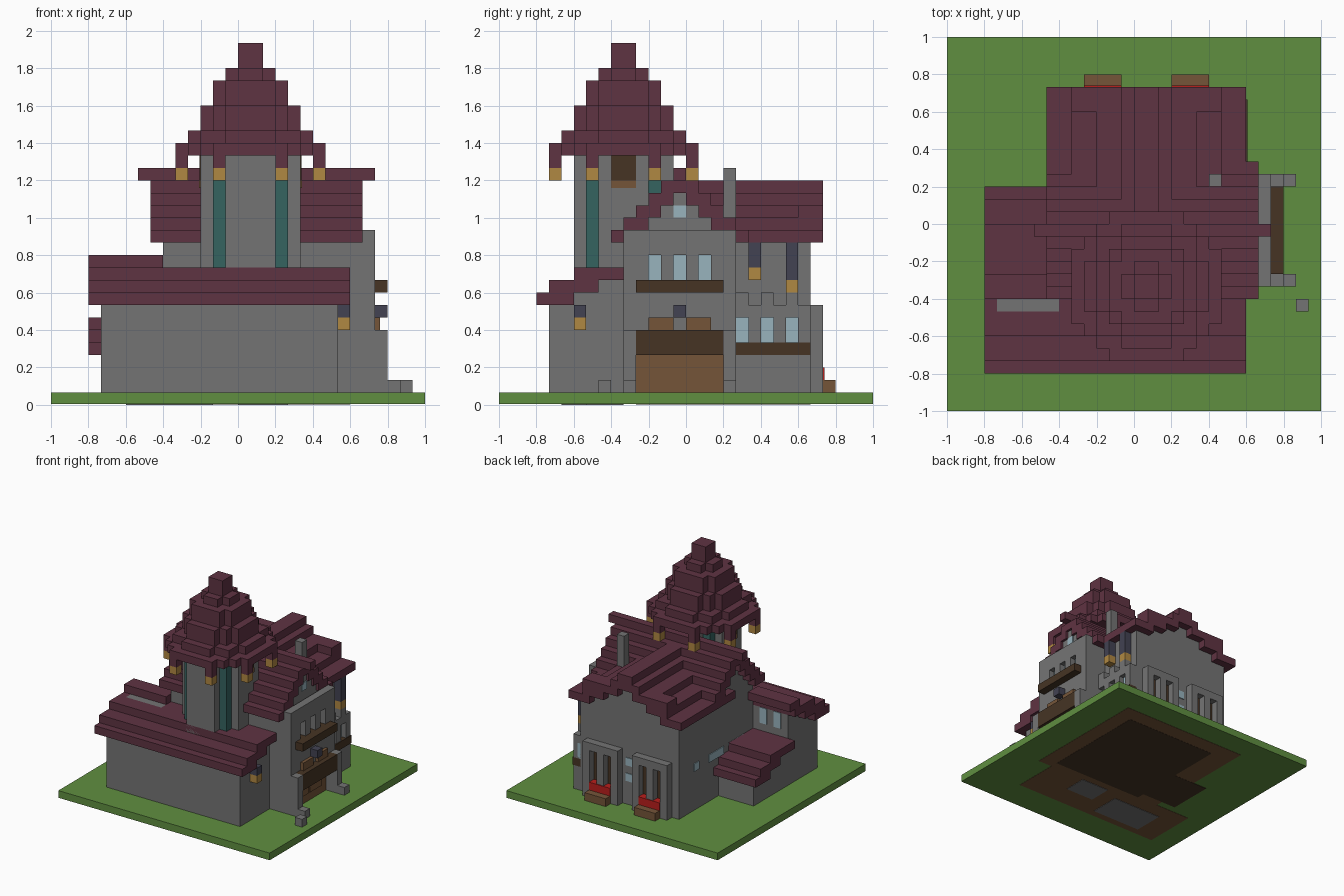
import bpy
from mathutils import Vector

cube = bpy.data.objects.get("Cube")
if cube:
    bpy.data.objects.remove(cube, do_unlink=True)

U = 1 / 15  # edge of one building block


def material(name, r, g, b):
    lin = [((c / 255 + 0.055) / 1.055) ** 2.4 for c in (r, g, b)] + [1]
    m = bpy.data.materials.new(name)
    m.use_nodes = True
    m.diffuse_color = lin
    m.node_tree.nodes["Principled BSDF"].inputs["Base Color"].default_value = lin
    return m


grass = material("grass green", 96, 143, 64)
tile = material("plum roof tile", 95, 51, 66)
stone = material("grey stone", 116, 116, 116)
dark = material("dark wood", 70, 52, 36)
wood = material("brown wood", 117, 85, 57)
gold = material("lantern gold", 176, 136, 66)
teal = material("teal glass", 53, 99, 96)
slate = material("slate blue", 66, 66, 82)
glass = material("pale glass", 152, 180, 190)
red = material("flower red", 186, 30, 28)


def part(name, mat, *boxes):
    """One object from boxes given as x, y and z ranges in blocks."""
    verts, faces = [], []
    for x0, x1, y0, y1, z0, z1 in boxes:
        n = len(verts)
        verts += [Vector((x, y, z)) * U for z in (z0, z1) for y in (y0, y1) for x in (x0, x1)]
        for f in ("0231", "4576", "0154", "2673", "0462", "1375"):
            faces.append([n + int(c) for c in f])
    mesh = bpy.data.meshes.new(name)
    mesh.from_pydata(verts, [], faces)
    mesh.materials.append(mat)
    ob = bpy.data.objects.new(name, mesh)
    bpy.context.collection.objects.link(ob)
    return ob


# Ground slab, with the floors showing underneath
part("ground", grass, (-15, 15, -15, 15, 0.08, 1))
part("floor_underside", wood, (-12, 9, -11, -4, 0.05, 0.1), (-7, 11, -5, 12, 0.05, 0.1))
part("cellar_underside", dark, (-4, 9, -4, 10, 0.03, 0.1), (-9, -4, -3, 3, 0.03, 0.1))
part("stone_underside", stone, (-9, -2, -10, -6, 0, 0.1), (0, 4, -8, -5, 0, 0.1))

# Front wing with its shed roof
part("wing_walls", stone, (-11, 8, -11, -5, 1, 8), (-11, 8, -9.5, -5, 8, 9),
     (-11, 8, -8.5, -5, 9, 10), (-11, -6, -7, -5, 10, 11))
part("wing_roof", tile, (-12, 9, -12, -9, 8, 9), (-12, 9, -11, -7, 9, 10),
     (-12, 9, -9, -5, 10, 11), (-12, -6, -6, -4, 11, 12))
part("wing_windows", glass, *[(x, x + 1, -5, -4.9, 8, 10) for x in (-10, -8)])

# Lean-to behind the wing
part("lean_to_walls", stone, (-11, -6, -5, 2, 1, 4), (-11, -6, -5, 1, 4, 5), (-11, -6, -5, -1, 5, 6))
part("lean_to_roof", tile, (-12, -6, 0, 3, 4, 5), (-12, -6, -2, 2, 5, 6), (-12, -6, -5, 0, 6, 7))

# Main hall
part("hall_walls", stone, (-6, 8, -5, 10, 1, 13))
part("hall_side_windows", glass,
     *[(-6.1, -6, a, b, 6, 7) for a, b in ((6, 7), (1, 4), (-3, 0))])

# Rear roof: ridge runs front to back, centred on x = 1
half = [8, 6, 4, 2, 1, 0]
rear_roof, rear_gable = [], []
for k in range(5):
    z, outer, inner = 13 + k, half[k], max(half[k + 1] - 1, 0)
    rear_roof += [(1 - outer, 1 - inner, 0, 11, z, z + 1), (1 + inner, 1 + outer, 0, 11, z, z + 1)]
    if inner:
        rear_gable.append((1 - inner, 1 + inner, 0, 10, z, z + 1))
rear_roof += [(-5, -3, 9, 11, 15, 16), (5, 7, 9, 11, 15, 16)]
part("rear_roof", tile, *rear_roof)
part("rear_gable", stone, *rear_gable)

# Cross roof: ridge runs side to side, centred on y = -0.5
cross_roof, cross_gable = [(-8, 11, -1, 0, 18, 19)], []
for k in range(5):
    z = 13 + k
    cross_roof += [(-7, 10, k - 6, min(k - 4, 0), z, z + 1), (-7, 10, max(3 - k, -1), 5 - k, z, z + 1)]
    if k < 4:
        cross_gable.append((-6, 9.7, k - 4, 3 - k, z, z + 1))
part("cross_roof", tile, *cross_roof)
part("cross_gable", stone, *cross_gable)
part("gable_window", glass, (9.7, 9.8, -1, 0, 15, 16))
part("chimney", stone, (6, 7, 3, 4, 13, 19))

# Entrance facade
part("facade_core", stone, (8, 10, -5, 4, 1, 13))
facade = [(10, 11, y, y + 1, 1, 14) for y in (-5, 3)]
facade += [(10, 11, -4, 3, 6, 9), (10, 11, -4, 3, 12, 14)]
facade += [(10, 11, y, y + 1, 10, 12) for y in (-4, -2, 0, 2)]
part("facade", stone, *facade)
part("facade_windows", glass, (10, 10.3, -3, 2, 10, 12))
part("balcony", dark, (10, 12, -4, 3, 9, 10))
part("porch_canopy", dark, (10, 12, -4, 3, 4, 6))
part("canopy_brackets", wood, (11, 11.4, -3, -1, 6, 7), (11, 11.4, 0, 2, 6, 7))
part("porch_lamp", slate, (11, 12, -1, 0, 7, 8))
part("door", wood, (10, 10.4, -4, 3, 1, 4),
     (10.4, 10.5, -3, -0.6, 2, 3), (10.4, 10.5, -0.4, 2, 2, 3))
piers = []
for y in (-5, 3):
    piers += [(11, 12, y, y + 1, 1, 6), (12, 13, y, y + 1, 1, 2)]
part("porch_piers", stone, *piers)
part("path_stone", stone, (13, 14, -7, -6, 1, 2))

# Low parapet wall beside the entrance
parapet = [(8, 9, 4, 10, 1, 4), (8, 9, 4, 10, 7, 8)]
for y in (5, 7, 9):
    parapet += [(8, 9, y, y + 1, 5, 7), (8, 9, y - 1, y, 8, 9)]
part("parapet_wall", stone, *parapet)
part("parapet_windows", glass, (8, 8.4, 4, 10, 5, 7))
part("parapet_sill", dark, (8, 9.1, 4, 10, 4, 5))

# Rear windows with flower boxes
frames, panes, flowers, planters = [], [], [], []
for x in (-5, 2):
    frames += [(x + i, x + i + 1, 10, 11, 1, 8) for i in (0, 2, 4)]
    frames += [(x, x + 5, 10, 11, 7, 8), (x, x + 5, 10, 11, 1, 2)]
    panes.append((x + 1, x + 4, 10, 10.1, 2, 7))
    flowers.append((x + 1, x + 4, 10, 11.1, 2, 3))
    planters.append((x + 1, x + 4, 11, 12, 1, 2))
part("rear_window_frames", stone, *frames)
part("rear_window_panes", dark, *panes)
part("flowers", red, *flowers)
part("planters", wood, *planters)
part("rear_small_window", glass, (0.5, 1.5, 10, 10.1, 4, 5), (0.5, 1.5, 10, 10.1, 6, 7))

# Tower
CX, CY = 1, -5
part("tower_walls", stone, (CX - 4, CX + 4, CY - 2, CY + 2, 8, 20), (CX - 2, CX + 2, CY - 4, CY + 4, 8, 20))
corners = [(i, j) for i in (-3, 2) for j in (-3, 2)]
part("tower_glass", teal, *[(CX + i, CX + i + 1, CY + j, CY + j + 1, 8, 20) for i, j in corners])
part("tower_openings", dark, *[(x, x + 0.1, CY - 1, CY + 1, 18, 20) for x in (CX - 4.1, CX + 4)])
part("tower_sills", wood, *[(x, x + 0.12, CY - 1, CY + 1, 17.4, 18) for x in (CX - 4.12, CX + 4)])


def disc(radius, z0, z1):
    """Rows of blocks that fill a circle round the tower axis."""
    rows = []
    for j in range(-radius, radius):
        d = abs(j + 0.5)
        w = sum(1 for i in range(radius) if (i + 0.5) ** 2 + d * d <= (radius + 0.1) ** 2)
        if w:
            rows.append((CX - w, CX + w, CY + j, CY + j + 1, z0, z1))
    return rows


levels = [20, 21, 22, 24, 26, 27]
spire = []
for k, z in enumerate(levels):
    spire += disc(6 - k, z, levels[k + 1] if k < 5 else 29)
hooks = [(i, j) for i in (-6, 5) for j in (-3, 2)]
hooks += [(j, i) for i, j in hooks]
spire += [(CX + i, CX + i + 1, CY + j, CY + j + 1, 19, 20) for i, j in hooks]
part("tower_spire", tile, *spire)
part("tower_lanterns", gold, *[(CX + i, CX + i + 1, CY + j, CY + j + 1, 18, 19) for i, j in hooks])

# Lanterns hung below the eaves
hung = [(-9, 7, 8), (5, 11, 13), (8, 10, 13)]
part("eave_lantern_rods", slate, *[(8, 9, y, y + 1, z, top) for y, z, top in hung])
part("eave_lanterns", gold, *[(8, 9, y, y + 1, z - 1, z) for y, z, top in hung])
